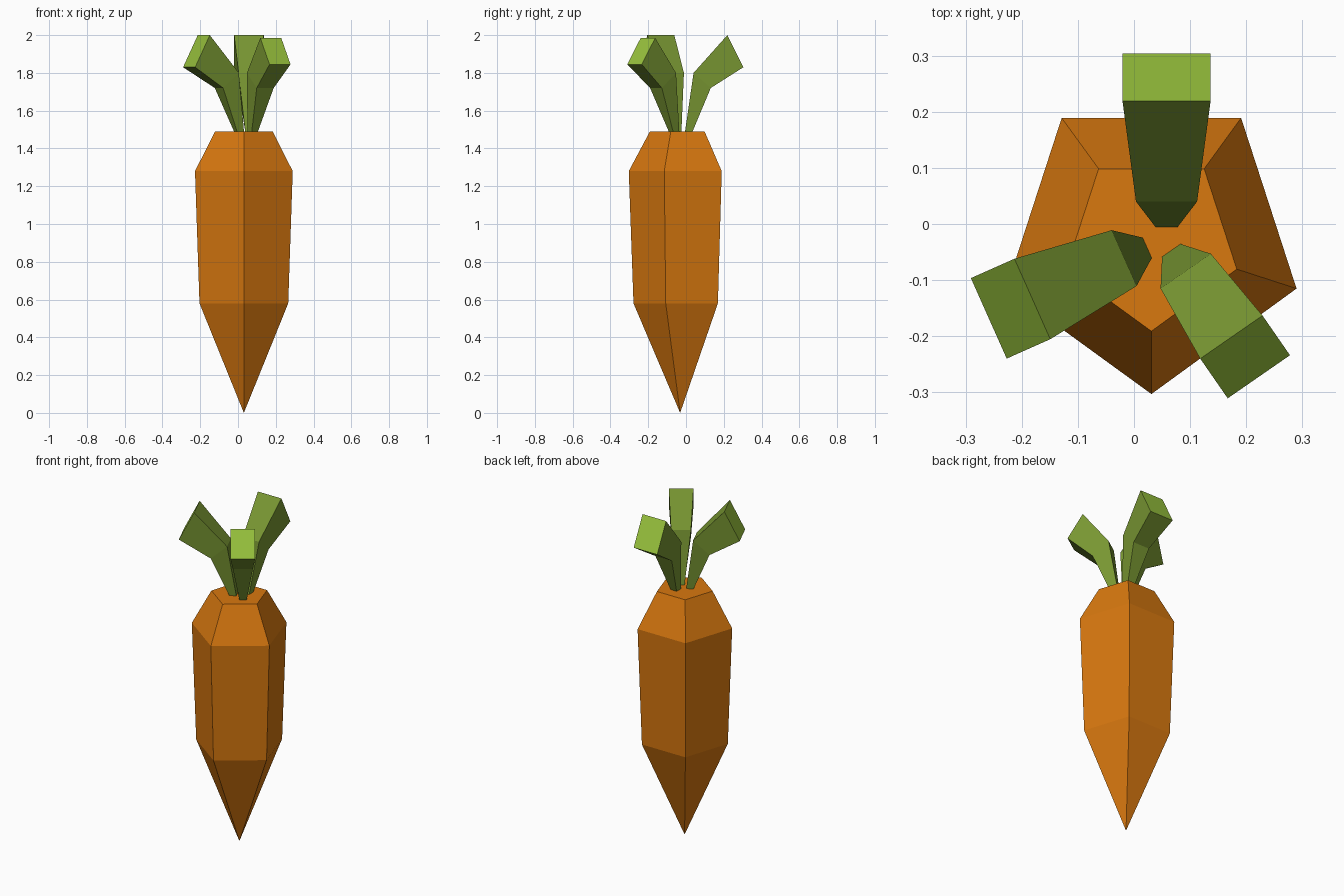
import bpy, bmesh, math
from mathutils import Vector

if "Cube" in bpy.data.objects:
    bpy.data.objects.remove(bpy.data.objects["Cube"])


def material(name, r, g, b):
    """Flat material from an sRGB 0-255 colour."""
    def lin(c):
        c /= 255
        return c / 12.92 if c <= 0.04045 else ((c + 0.055) / 1.055) ** 2.4
    m = bpy.data.materials.new(name)
    m.diffuse_color = (lin(r), lin(g), lin(b), 1)
    m.use_nodes = True
    m.node_tree.nodes["Principled BSDF"].inputs["Base Color"].default_value = m.diffuse_color
    return m


ORANGE = material("carrot orange", 216, 120, 15)
GREEN = material("stem green", 120, 150, 50)
LIGHT = material("cut tip light green", 155, 198, 62)


def loft(name, rings, mats, top_index=0):
    """Skin a stack of point rings; the last cap gets material top_index."""
    bm = bmesh.new()
    loops = [[bm.verts.new(p) for p in ring] for ring in rings]
    for a, b in zip(loops, loops[1:]):
        n = len(b)
        for i in range(n):
            j = (i + 1) % n
            if len(a) == 1:
                bm.faces.new((a[0], b[j], b[i]))
            else:
                bm.faces.new((a[i], a[j], b[j], b[i]))
    if len(loops[0]) > 1:
        bm.faces.new(loops[0])
    bm.faces.new(loops[-1]).material_index = top_index
    bmesh.ops.recalc_face_normals(bm, faces=bm.faces)
    me = bpy.data.meshes.new(name)
    bm.to_mesh(me)
    bm.free()
    for m in mats:
        me.materials.append(m)
    ob = bpy.data.objects.new(name, me)
    bpy.context.collection.objects.link(ob)
    return ob


# Root: five-sided, pointed at the bottom, one corner facing the front
def pentagon(r, z):
    angles = [math.radians(-90 + 72 * i) for i in range(5)]
    return [(0.031 + r * math.cos(a), -0.031 + r * math.sin(a), z) for a in angles]


loft("carrot_root",
     [[(0.031, -0.031, 0)], pentagon(0.247, 0.58), pentagon(0.272, 1.28), pentagon(0.16, 1.49)],
     [ORANGE])


# Stems: square-section stalks that bend outward, with a pale cut end
def stem(name, base, angle, tip):
    a = math.radians(angle)
    out, side = Vector((math.cos(a), math.sin(a), 0)), Vector((-math.sin(a), math.cos(a), 0))
    # inner distance, inner height, outer distance, outer height, width
    sections = [(0, 1.49, 0.04, 1.49, 0.04), (0.045, 1.80, 0.136, 1.72, 0.109), tip]
    rings = []
    for d0, z0, d1, z1, w in sections:
        rings.append([Vector((*base, z)) + out * d + side * s * w / 2
                      for d, z, s in ((d0, z0, -1), (d0, z0, 1), (d1, z1, 1), (d1, z1, -1))])
    loft(name, rings, [GREEN, LIGHT], 1)


big_tip = (0.224, 2.0, 0.309, 1.83, 0.157)
small_tip = (0.188, 1.985, 0.274, 1.845, 0.135)
stem("back_stem", (0.058, -0.005), 90, big_tip)
stem("left_stem", (0.0235, -0.0425), 204, big_tip)
stem("right_stem", (0.0665, -0.047), -55.3, small_tip)
